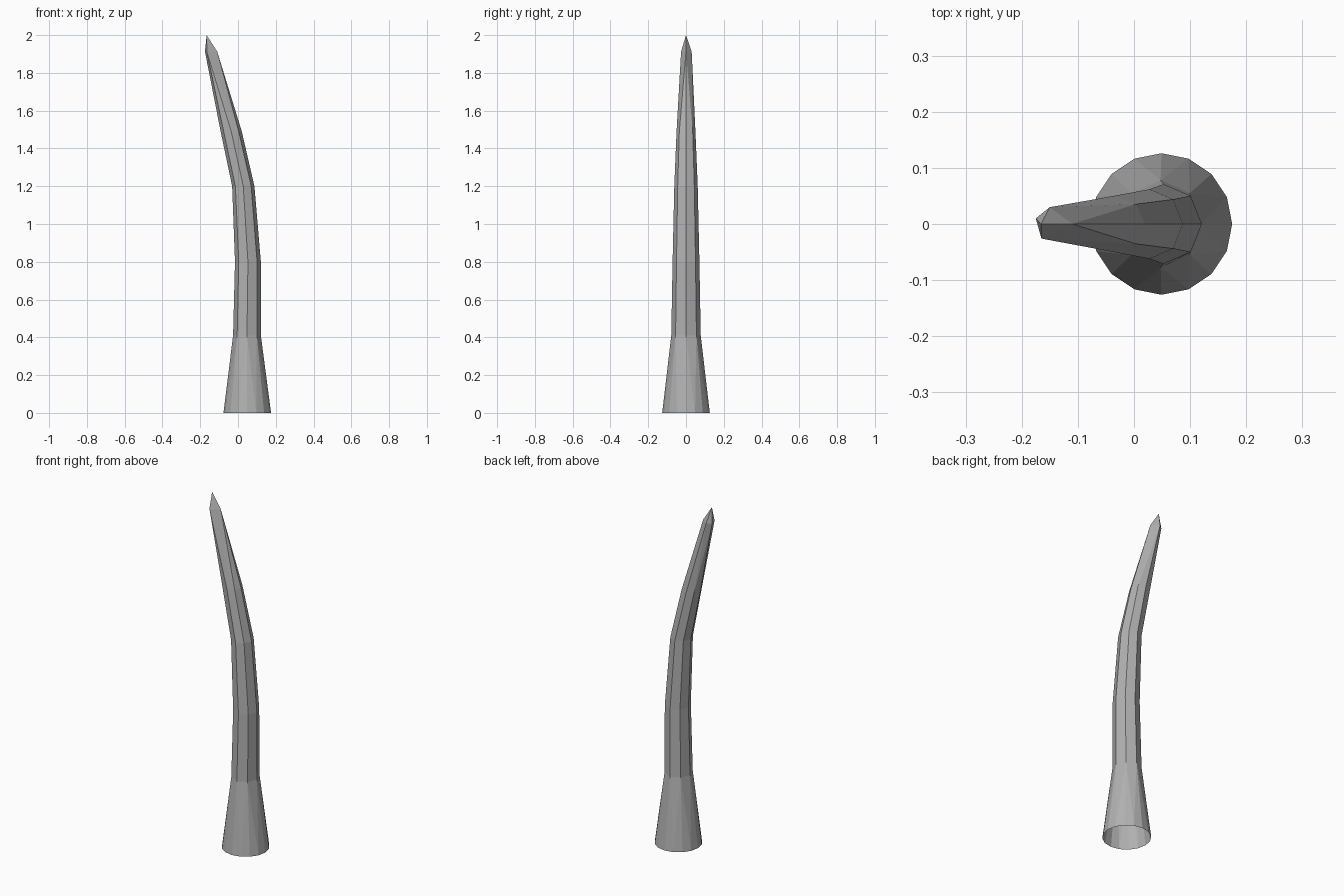
import bpy, bmesh
from math import cos, sin, tau

if "Cube" in bpy.data.objects:
    bpy.data.objects.remove(bpy.data.objects["Cube"])

bm = bmesh.new()


def ring(n, left, right, half_y, z):
    """Horizontal elliptical ring spanning left..right in x."""
    cx, rx = (left + right) / 2, (right - left) / 2
    return [bm.verts.new((cx + rx * cos(tau * i / n), half_y * sin(tau * i / n), z))
            for i in range(n)]


def join(lo, hi):
    """Skin two rings; the upper one may have half as many points."""
    n = len(hi)
    for i in range(n):
        a, b = hi[i], hi[(i + 1) % n]
        if len(lo) == n:
            bm.faces.new((lo[i], lo[(i + 1) % n], b, a))
        else:
            f, m, g = lo[2 * i], lo[2 * i + 1], lo[(2 * i + 2) % len(lo)]
            bm.faces.new((f, m, a))
            bm.faces.new((m, b, a))
            bm.faces.new((m, g, b))


# Flared open base, curved shaft: sides, left x, right x, half depth, height
sections = [
    (16, -0.077, 0.175, 0.126, 0.0),
    (8, -0.026, 0.121, 0.078, 0.41),
    (8, -0.016, 0.121, 0.071, 0.80),
    (8, -0.031, 0.087, 0.062, 1.20),
    (8, -0.092, 0.020, 0.050, 1.49),
]
rings = [ring(*s) for s in sections]

# Narrow four-sided neck below the point
rings.append([bm.verts.new((x, y, 1.913)) for x, y in
              ((-0.11, 0.0), (-0.15, 0.03), (-0.175, 0.01), (-0.165, -0.026))])
for lo, hi in zip(rings, rings[1:]):
    join(lo, hi)

# Sharp tip
tip = bm.verts.new((-0.166, 0.0, 2.0))
top = rings[-1]
for i in range(4):
    bm.faces.new((top[i], top[(i + 1) % 4], tip))

bmesh.ops.recalc_face_normals(bm, faces=bm.faces)
mesh = bpy.data.meshes.new("curved_spike")
bm.to_mesh(mesh)
bm.free()

# Dark grey surface
grey = bpy.data.materials.new("dark_grey")
grey.diffuse_color = (0.44, 0.44, 0.44, 1)
grey.use_nodes = True
grey.node_tree.nodes["Principled BSDF"].inputs["Base Color"].default_value = grey.diffuse_color
mesh.materials.append(grey)
bpy.context.collection.objects.link(bpy.data.objects.new("curved_spike", mesh))
